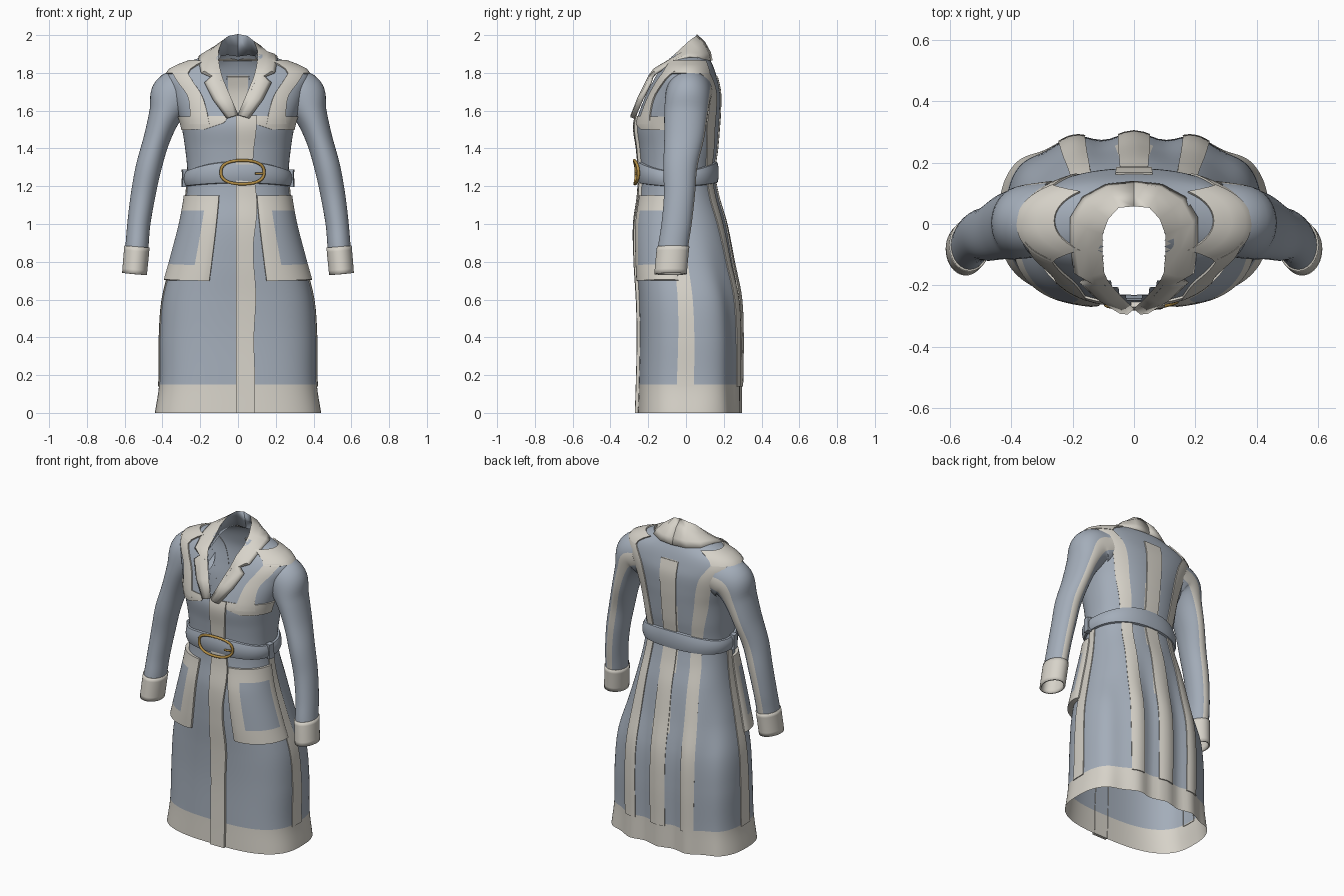
import bpy, math
from mathutils import Vector

if "Cube" in bpy.data.objects:
    bpy.data.objects.remove(bpy.data.objects["Cube"])

def material(name, rgb):
    m = bpy.data.materials.new(name)
    m.diffuse_color = (*rgb, 1)
    m.use_nodes = True
    m.node_tree.nodes["Principled BSDF"].inputs["Base Color"].default_value = m.diffuse_color
    return m

BLUE = material("blue grey cloth", (0.37, 0.42, 0.49))
CREAM = material("cream trim", (0.68, 0.65, 0.585))
GOLD = material("gold metal", (0.45, 0.27, 0.06))

def make(name, verts, faces, mats, idx=None, angle=50):
    me = bpy.data.meshes.new(name)
    me.from_pydata([tuple(v) for v in verts], [], faces)
    for m in mats:
        me.materials.append(m)
    if idx:
        me.polygons.foreach_set("material_index", idx)
    ob = bpy.data.objects.new(name, me)
    bpy.context.collection.objects.link(ob)
    bpy.ops.object.select_all(action='DESELECT')
    ob.select_set(True)
    bpy.context.view_layer.objects.active = ob
    bpy.ops.object.shade_smooth_by_angle(angle=math.radians(angle))
    return ob

def interp(rows, t):
    """Smooth interpolation of table rows keyed by the first column."""
    t = min(max(t, rows[0][0]), rows[-1][0])
    i = 0
    while i < len(rows) - 2 and rows[i + 1][0] < t:
        i += 1
    a, b = rows[i], rows[i + 1]
    p, q = rows[max(i - 1, 0)], rows[min(i + 2, len(rows) - 1)]
    h = b[0] - a[0]
    s = (t - a[0]) / h
    out = []
    for k in range(1, len(a)):
        ma = (b[k] - p[k]) / (b[0] - p[0]) * h
        mb = (q[k] - a[k]) / (q[0] - a[0]) * h
        out.append((2*s**3 - 3*s*s + 1)*a[k] + (s**3 - 2*s*s + s)*ma
                   + (3*s*s - 2*s**3)*b[k] + (s**3 - s*s)*mb)
    return out

# Coat body sections: height, half width, front y, back y, squareness
BODY = [(0, .44, -.255, .285, 2.8), (.15, .418, -.25, .285, 2.8), (.4, .415, -.245, .288, 2.7),
        (.6, .40, -.25, .28, 2.6), (.8, .35, -.262, .245, 2.5), (1.0, .30, -.265, .21, 2.4),
        (1.15, .275, -.245, .17, 2.3), (1.27, .268, -.24, .15, 2.3), (1.4, .28, -.25, .165, 2.3),
        (1.52, .30, -.265, .175, 2.3), (1.6, .325, -.245, .18, 2.3), (1.7, .36, -.205, .18, 2.3),
        (1.77, .38, -.17, .165, 2.3), (1.82, .355, -.14, .15, 2.2), (1.855, .27, -.115, .135, 2.1),
        (1.89, .18, -.09, .115, 2), (1.92, .12, -.06, .09, 2)]

def raw(deg, z):
    hw, yf, yb, n = interp(BODY, z)
    c, s = math.cos(math.radians(deg)), math.sin(math.radians(deg))
    x = hw * math.copysign(abs(c) ** (2 / n), c)
    y = (yf + yb) / 2 + (yb - yf) / 2 * math.copysign(abs(s) ** (2 / n), s)
    if s > 0:  # soft skirt folds at the back
        y += .012 * min(max((1.15 - z) / .5, 0), 1) * s * math.cos(2 * math.pi * x / .2)
    return Vector((x, y, z))

def surf(deg, z, off=0.0):
    p = raw(deg, z)
    if off:
        z0, z1 = max(z - .01, 0), min(z + .01, 1.92)
        nrm = (raw(deg + 1, z) - raw(deg - 1, z)).cross(raw(deg, z1) - raw(deg, z0))
        p = p + nrm.normalized() * off
    return p

def ang(x, z, side=-1):
    """Angle on the body at which x is reached, front (-1) or back (1)."""
    hw, _, _, n = interp(BODY, z)
    r = min(abs(x) / hw, .999)
    a = math.degrees(math.acos(r ** (n / 2)))
    return side * (a if x >= 0 else 180 - a)

def front(x, z, off):
    return surf(ang(x, z), z, off)

def patch(name, z0, z1, span, off, sx=1, mats=(CREAM,), inner=None, bulge=None):
    """Thin plate following the body; span(z) gives its two edge angles."""
    nz = max(3, round((z1 - z0) / .02))
    a, b = span((z0 + z1) / 2)
    nu = max(4, round(abs(b - a) / 3))
    us = [0] + [i / nu for i in range(nu + 1)] + [1]
    vs = [0] + [j / nz for j in range(nz + 1)] + [1]
    verts, faces, idx = [], [], []
    for j, v in enumerate(vs):
        z = z0 + (z1 - z0) * v
        a, b = span(z)
        for i, u in enumerate(us):
            rim = i in (0, len(us) - 1) or j in (0, len(vs) - 1)
            o = -.004 if rim else off + (bulge(u, v) if bulge else 0)
            p = surf(a + (b - a) * u, z, o)
            verts.append((p.x * sx, p.y, p.z))
    w = len(us)
    for j in range(len(vs) - 1):
        for i in range(w - 1):
            f = [j*w + i, j*w + i + 1, (j+1)*w + i + 1, (j+1)*w + i]
            faces.append(f if sx > 0 else f[::-1])
            um, vm = (us[i] + us[i+1]) / 2, (vs[j] + vs[j+1]) / 2
            idx.append(1 if inner and inner(um, vm) else 0)
    return make(name, verts, faces, mats, idx)

def stripe(name, rows, side, sx=1, off=.006):
    def span(z):
        xa, xb = interp(rows, z)
        e = [ang(xa, z, side), ang(xb, z, side)]
        return min(e), max(e)
    return patch(name, rows[0][0], rows[-1][0], span, off, sx)

# Coat body: open shell with hem band and V neck
NC, NR = 120, 128
verts = [surf(360 * i / NC, 1.92 * j / NR) for j in range(NR + 1) for i in range(NC)]
faces, idx = [], []
for j in range(NR):
    for i in range(NC):
        k = (i + 1) % NC
        f = [j*NC + i, j*NC + k, (j+1)*NC + k, (j+1)*NC + i]
        c = sum((verts[q] for q in f), Vector()) / 4
        if c.y < .02 and c.z > 1.58 and abs(c.x) < min(.11, .115 * (c.z - 1.56) / .25):
            continue
        faces.append(f)
        idx.append(1 if c.z < .15 or (c.y > 0 and abs(c.x) < .05 and c.z < 1.78) else 0)
make("coat_body", verts, faces, (BLUE, CREAM), idx)

# Front placket with wavy free edge
def placket(z):
    return ang(-.01, z), ang(.088 + .01 * math.sin(z * 13) * min(1, z), z)
patch("front_placket", 0, 1.57, placket, .016)

# Trim stripes
stripe("back_centre_stripe", [(.14, -.05, .05), (.8, -.05, .05), (1.27, -.045, .045), (1.78, -.06, .06)], 1)
for sx, s in ((1, "right"), (-1, "left")):
    stripe(s + "_front_seam", [(1.53, .15, .25), (1.6, .165, .25), (1.68, .19, .265),
                               (1.75, .235, .315), (1.805, .27, .35)], -1, sx, .008)
    stripe(s + "_back_seam", [(.14, .16, .24), (.6, .16, .24), (1.1, .14, .20), (1.27, .13, .19),
                              (1.5, .16, .23), (1.7, .20, .28), (1.805, .27, .35)], 1, sx)
    patch(s + "_shoulder_band", 1.795, 1.86, lambda z: (-48, 48), .008, sx)
    patch(s + "_chest_band", 1.50, 1.57, lambda z: (ang(.06 + max(0, 1.54 - z) * 3, z), -8), .007, sx)
    patch(s + "_side_stripe", .14, 1.2, lambda z: (-8, 2), .005, sx)
    # Patch pocket with cream border and bulging lower part
    patch(s + "_pocket", .70, 1.15, lambda z: (-72, -6), .012, sx, (CREAM, BLUE),
          lambda u, v: .24 < u < .86 and .19 < v < .84,
          lambda u, v: .022 * math.sin(math.pi * u) ** .5 * (1 - .6 * v))
    patch(s + "_belt_loop", 1.195, 1.29, lambda z: (-12, -3), .03, sx, (BLUE,))

# Belt: rounded band, higher at the front and back
prof = [(-.01, -1), (.012, -.92), (.021, -.5), (.023, 0), (.021, .5), (.012, .92), (-.01, 1)]
verts, faces = [], []
NB, P = 96, len(prof)
for i in range(NB):
    s2 = math.sin(2 * math.pi * i / NB) ** 2
    for o, t in prof:
        z = 1.24 + .033 * s2 + t * (.042 + .018 * s2)
        verts.append(surf(360 * i / NB, z, o))
for i in range(NB):
    for k in range(P - 1):
        n = (i + 1) % NB
        faces.append([i*P + k, n*P + k, n*P + k + 1, i*P + k + 1])
make("belt", verts, faces, (BLUE,))

# Buckle ring and prong
def wire(name, pts, r, closed):
    cu = bpy.data.curves.new(name, 'CURVE')
    cu.dimensions = '3D'
    cu.bevel_depth, cu.bevel_resolution = r, 3
    sp = cu.splines.new('POLY')
    sp.points.add(len(pts) - 1)
    for q, p in zip(sp.points, pts):
        q.co = (*p, 1)
    sp.use_cyclic_u = closed
    cu.use_fill_caps = True
    cu.materials.append(GOLD)
    bpy.context.collection.objects.link(bpy.data.objects.new(name, cu))

def power(v):
    return math.copysign(abs(v) ** .8, v)
ring = []
for i in range(48):
    a = 2 * math.pi * i / 48
    ring.append(front(.022 + .107 * power(math.cos(a)), 1.275 + .064 * power(math.sin(a)), .03))
wire("buckle_ring", ring, .008, True)
wire("buckle_prong", [front(.085 + .0125 * i, 1.268, .033) for i in range(4)], .006, False)

# Sleeves: tubes along the arm, with cream back seam and cuff
ARM = [(0, .27, .02, 1.70, .125, .12), (1, .34, .01, 1.67, .13, .12), (2, .385, 0, 1.58, .088, .115),
       (3, .43, -.01, 1.45, .07, .105), (4, .473, -.03, 1.30, .068, .09), (5, .503, -.035, 1.15, .065, .082),
       (6, .525, -.05, 1.0, .061, .08), (7, .535, -.068, .88, .061, .08), (8, .548, -.082, .735, .06, .08)]
NS = 40

def tube(name, t0, t1, sx, grow, rule):
    n = round((t1 - t0) * 6)
    verts, faces, idx = [], [], []
    for j in range(n + 1):
        t = t0 + (t1 - t0) * j / n
        x, y, z, r, ry = interp(ARM, t)
        u, v = interp(ARM, t - .1), interp(ARM, t + .1)
        d = Vector((v[0] - u[0], 0, v[2] - u[2])).normalized()
        for i in range(NS):
            a = 2 * math.pi * i / NS
            p = Vector((x, y, z)) + Vector((-d.z, 0, d.x)) * (r + grow) * math.cos(a)
            p.y += (ry + grow) * math.sin(a)
            verts.append((p.x * sx, p.y, p.z))
    for j in range(n):
        for i in range(NS):
            k = (i + 1) % NS
            f = [j*NS + i, (j+1)*NS + i, (j+1)*NS + k, j*NS + k]
            faces.append(f if sx > 0 else f[::-1])
            idx.append(rule(i))
    return make(name, verts, faces, (BLUE, CREAM), idx)

for sx, s in ((1, "right"), (-1, "left")):
    tube(s + "_sleeve", 0, 7.05, sx, 0, lambda i: 1 if 8 <= i < 12 else 0)
    cuff = tube(s + "_cuff", 7, 8, sx, .006, lambda i: 1)
    m = cuff.modifiers.new("thickness", 'SOLIDIFY')
    m.thickness = .01

# Collar and lapels: fold line and outer edge (y from the body where None)
FOLD = [(0, .06, 2.0), (.05, .055, 1.99), (.085, .02, 1.965), (.105, -.03, 1.92), (.108, -.085, 1.87),
        (.10, None, 1.815), (.09, None, 1.775), (.083, None, 1.755), (.045, None, 1.665), (.004, None, 1.57)]
EDGE = [(0, .135, 1.865), (.09, .125, 1.865), (.165, .085, 1.87), (.205, .02, 1.885), (.205, -.06, 1.86),
        (.19, None, 1.79), (.14, None, 1.77), (.172, None, 1.74), (.125, None, 1.65), (.055, None, 1.555)]

def fix(p, off):
    return Vector(p) if p[1] is not None else front(p[0], p[2], off)

for sx, s in ((1, "right"), (-1, "left")):
    verts, faces, idx = [], [], []
    for i, (f, e) in enumerate(zip(FOLD, EDGE)):
        f, e = fix(f, .022), fix(e, .016)
        k = max(0, 1 - i / 6)
        base = f + Vector((.01 * min(i, 1), .03 * k, -.11 * k - .002))
        out = Vector((f.x + e.x, f.y + e.y if i > 4 else f.y + e.y + .05, .02)).normalized()
        mids = [f.lerp(e, t) + out * h for t, h in ((.3, .014), (.7, .014))]
        verts += [(p.x * sx, p.y, p.z) for p in [base, f] + mids + [e]]
    for i in range(len(FOLD) - 1):
        for k in range(4):
            q = [i*5 + k, i*5 + k + 1, i*5 + k + 6, i*5 + k + 5]
            faces.append(q if sx < 0 else q[::-1])
            idx.append(0 if k == 0 else 1)
    col = make(s + "_collar", verts, faces, (BLUE, CREAM), idx)
    m = col.modifiers.new("thickness", 'SOLIDIFY')
    m.thickness, m.offset = .012, 0
